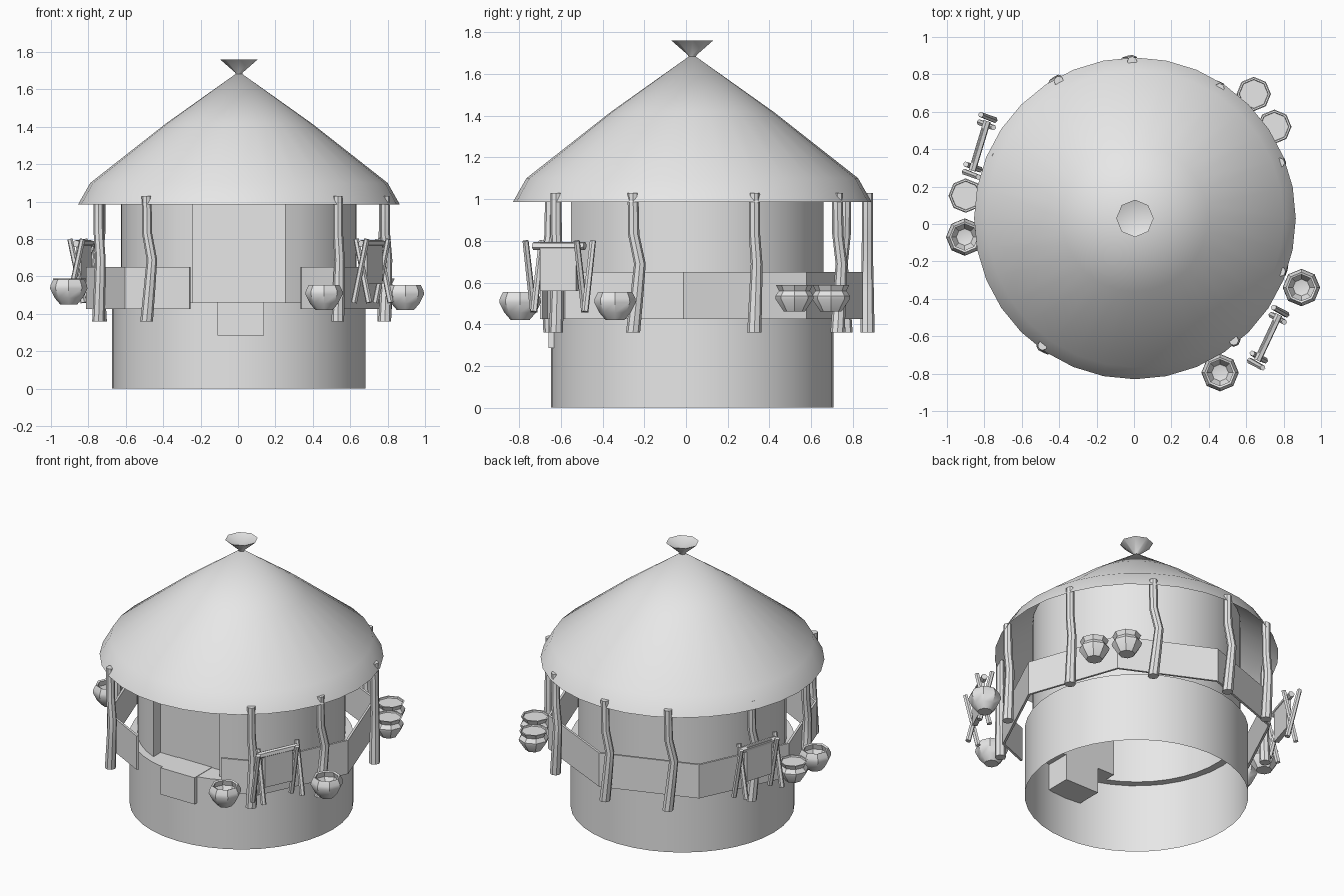
import bpy, bmesh
from math import sin, cos, pi, radians, sqrt
from mathutils import Vector

cube = bpy.data.objects.get("Cube")
if cube:
    bpy.data.objects.remove(cube, do_unlink=True)

CX, CY = 0.005, 0.03          # hut axis

clay = bpy.data.materials.new("plain_grey")
clay.use_nodes = True
clay.diffuse_color = (0.8, 0.8, 0.8, 1)
clay.node_tree.nodes["Principled BSDF"].inputs["Base Color"].default_value = (0.8, 0.8, 0.8, 1)


def finish(name, bm, smooth=True, fix=True):
    """Turn a bmesh into a named object."""
    if fix:
        bmesh.ops.recalc_face_normals(bm, faces=bm.faces)
    mesh = bpy.data.meshes.new(name)
    bm.to_mesh(mesh)
    bm.free()
    mesh.materials.append(clay)
    ob = bpy.data.objects.new(name, mesh)
    bpy.context.collection.objects.link(ob)
    if smooth:
        bpy.ops.object.select_all(action='DESELECT')
        ob.select_set(True)
        bpy.context.view_layer.objects.active = ob
        bpy.ops.object.shade_smooth_by_angle(angle=radians(35))
    return ob


def polar(angle, r):
    return Vector((CX + r * cos(radians(angle)), CY + r * sin(radians(angle)), 0))


def bridge(bm, a, b):
    n = len(a)
    for i in range(n):
        bm.faces.new((a[i], a[(i + 1) % n], b[(i + 1) % n], b[i]))


def lathe(name, profile, sides, x=CX, y=CY, z=0, cap_start=False, smooth=True):
    """Revolve (radius, height) points round a vertical axis."""
    bm = bmesh.new()
    rings = []
    for r, h in profile:
        rings.append([bm.verts.new((x + r * cos(2 * pi * i / sides + pi / 2),
                                    y + r * sin(2 * pi * i / sides + pi / 2), z + h))
                      for i in range(sides)])
    for a, b in zip(rings, rings[1:]):
        bridge(bm, a, b)
    if cap_start:
        bm.faces.new(rings[0][::-1])
    bmesh.ops.remove_doubles(bm, verts=bm.verts, dist=0.0005)
    return finish(name, bm, smooth, fix=False)


def stick(name, points, radii, sides=6):
    """Round bar through a few points."""
    bm = bmesh.new()
    axis = (points[-1] - points[0]).normalized()
    u = axis.orthogonal().normalized()
    v = axis.cross(u)
    rings = [[bm.verts.new(p + r * (cos(2 * pi * i / sides) * u + sin(2 * pi * i / sides) * v))
              for i in range(sides)] for p, r in zip(points, radii)]
    for a, b in zip(rings, rings[1:]):
        bridge(bm, a, b)
    bm.faces.new(rings[0])
    bm.faces.new(rings[-1])
    return finish(name, bm)


def box(name, centre, size, along=Vector((1, 0, 0))):
    """Box whose length runs along a horizontal direction."""
    bm = bmesh.new()
    bmesh.ops.create_cube(bm, size=1)
    side = Vector((-along.y, along.x, 0))
    for vert in bm.verts:
        c = vert.co
        vert.co = centre + along * c.x * size[0] + side * c.y * size[1] + Vector((0, 0, c.z * size[2]))
    return finish(name, bm, smooth=False)


# Lower wall, open below
SILL, BASE_R, WALL_R = 0.46, 0.678, 0.63
lathe("lower_wall", [(BASE_R, 0), (BASE_R, SILL)], 40)

# Upper wall footprint: circle with a square door recess at the front
DOOR, DOOR_BACK = 0.245, -0.475
jamb = math_angle = 22.9
arc = [polar(-90 + jamb + i * (360 - 2 * jamb) / 36, WALL_R) for i in range(37)]
footprint = arc + [Vector((CX - DOOR, DOOR_BACK, 0)), Vector((CX + DOOR, DOOR_BACK, 0))]
bm = bmesh.new()
low = [bm.verts.new(p + Vector((0, 0, SILL))) for p in footprint]
high = [bm.verts.new(p + Vector((0, 0, 1.215))) for p in footprint]
bridge(bm, low, high)
finish("upper_wall", bm, fix=False)

# Ledge between the two walls, including the recess floor
bm = bmesh.new()
for loop in (footprint, [polar(90 + i * 9, BASE_R) for i in range(40)]):
    vs = [bm.verts.new(p + Vector((0, 0, SILL))) for p in loop]
    for i in range(len(vs)):
        bm.edges.new((vs[i - 1], vs[i]))
bmesh.ops.triangle_fill(bm, edges=bm.edges, use_beauty=True, normal=(0, 0, 1))
finish("wall_ledge", bm, smooth=False)

# Door step
box("door_step", Vector((0.015, -0.565, 0.374)), (0.25, 0.19, 0.178))

# Roof and its open funnel finial
lathe("roof", [(0.86, 0.985), (0.795, 1.10), (0.39, 1.418), (0, 1.695)], 32)
lathe("roof_finial", [(0.015, 1.67), (0.02, 1.69), (0.1, 1.76), (0.0, 1.725)], 8)

# Roof posts, gently bent sideways
post_spots = [(-51, .84), (-20, .83), (21, .83), (57, .83), (91, .84),
              (119, .84), (156, .81), (197, .785), (-126, .84)]
for i, (angle, r) in enumerate(post_spots):
    foot = polar(angle, r)
    side = Vector((-sin(radians(angle)), cos(radians(angle)), 0))
    bend = 0.012 if i in (0, 2) else 0.035
    path = [foot + side * bend * k + Vector((0, 0, z))
            for k, z in ((0, .36), (.6, .55), (1, .69), (.1, .83), (0, 1.03))]
    stick(f"roof_post_{i + 1}", path, (.034, .031, .028, .027, .026), 8)

# Eight-sided parapet band, open at the front
corners = [polar(a, 0.82) for a in range(-48, 223, 45)]
line = [Vector((0.34, -0.665, 0))] + corners + [Vector((-0.26, -0.70, 0))]
bm = bmesh.new()
bottom = [bm.verts.new(p + Vector((0, 0, .425))) for p in line]
top = [bm.verts.new(p + Vector((0, 0, .65))) for p in line]
for i in range(len(line) - 1):
    bm.faces.new((bottom[i], bottom[i + 1], top[i + 1], top[i]))
band = finish("parapet_band", bm, smooth=False)
solid = band.modifiers.new("thickness", 'SOLIDIFY')
solid.thickness = 0.015

# Open bowls
bowl = [(.045, 0), (.075, .035), (.1, .085), (.097, .105), (.082, .135),
        (.07, .13), (.08, .095), (.045, .03), (0, .02)]
for i, (x, y, z) in enumerate([(.895, -.34, .42), (.46, -.795, .42), (-.905, -.07, .45)]):
    lathe(f"bowl_{i + 1}", bowl, 8, x, y, z, cap_start=True)

# Closed jars with flared rims
jar = [(.05, 0), (.09, .06), (.092, .075), (.074, .1), (.088, .128), (.078, .128), (.076, .118), (0, .118)]
for i, (x, y) in enumerate([(.64, .695), (.75, .52), (-.9, .152)]):
    lathe(f"jar_{i + 1}", jar, 8, x, y, .46, cap_start=True)

# Drying racks: crossed legs at both ends, a bar and a hanging sheet
racks = [(Vector((.775, -.485, 0)), Vector((.66, -.73, 0))),
         (Vector((-.785, .55, 0)), Vector((-.865, .285, 0)))]
for n, (a, b) in enumerate(racks):
    along = (b - a).normalized()
    side = Vector((-along.y, along.x, 0))
    for e, end in enumerate((a, b)):
        for s in (-1, 1):
            shift = along * 0.018 * s
            leg = [end + shift - side * .036 * s + Vector((0, 0, .46)),
                   end + shift * 1.3 + side * .042 * s + Vector((0, 0, .80))]
            stick(f"rack_{n + 1}_leg_{e * 2 + (s + 3) // 2}", leg, (.017, .015))
    up = Vector((0, 0, .775))
    stick(f"rack_{n + 1}_bar", [a + up, b + up], (.02, .02))
    middle = (a + b) / 2
    box(f"rack_{n + 1}_sheet", middle + Vector((0, 0, .675)), (.19, .03, .23), along)
